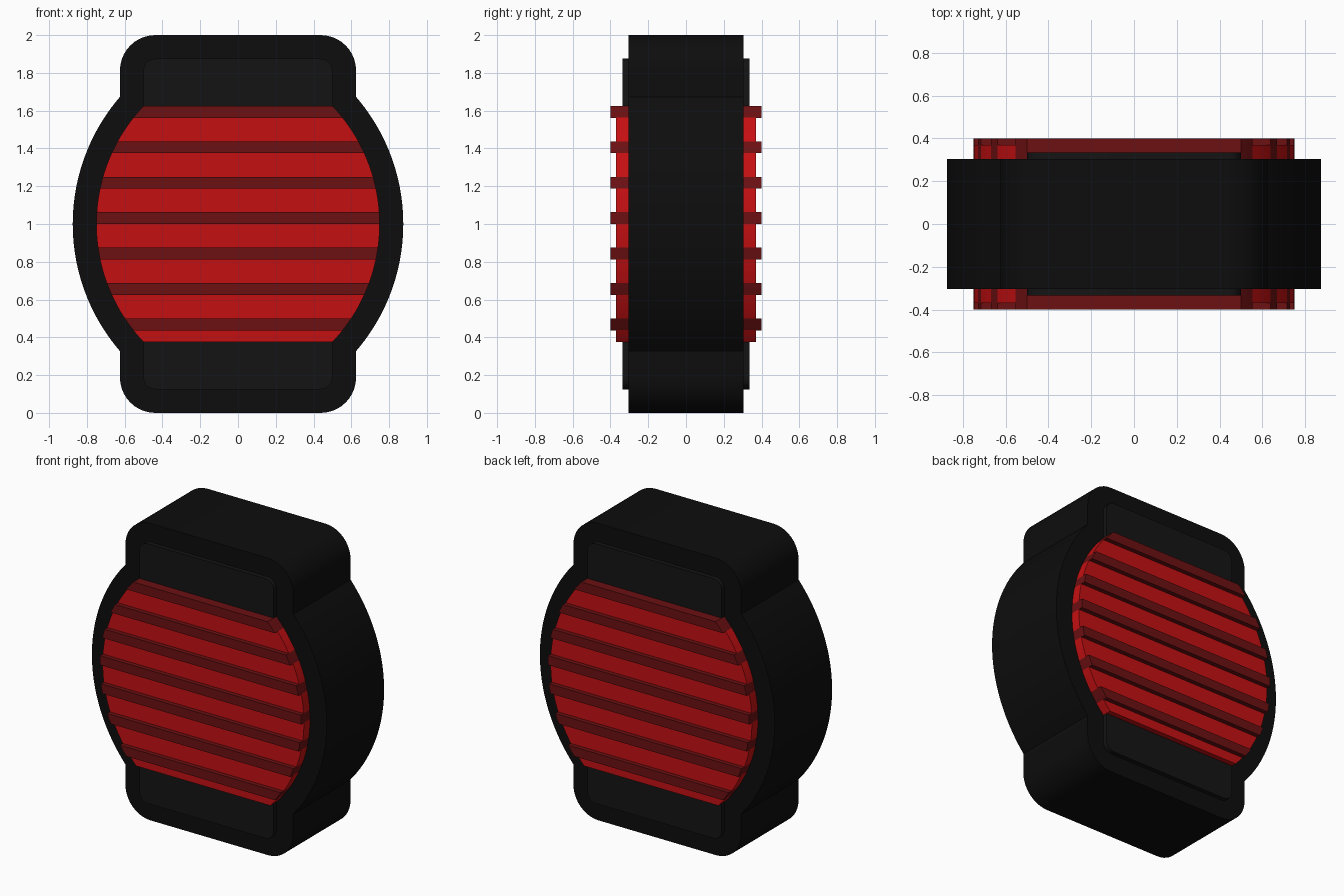
import bpy, bmesh, math

if "Cube" in bpy.data.objects:
    bpy.data.objects.remove(bpy.data.objects["Cube"])

R_IN, R_OUT, CX = 0.90625, 1.03125, -0.15625   # side arcs: radii and centre offset
Y_BODY, Y_PANEL, Y_PAD, Y_RIB = 0.305, 0.335, 0.37, 0.40


def material(name, rgb):
    m = bpy.data.materials.new(name)
    m.diffuse_color = (*rgb, 1)
    m.use_nodes = True
    m.node_tree.nodes["Principled BSDF"].inputs["Base Color"].default_value = m.diffuse_color
    return m


BLACK = material("black_shell", (0.004, 0.004, 0.004))
CHARCOAL = material("charcoal_panel", (0.007, 0.007, 0.007))
RED = material("red_pad", (0.56, 0.005, 0.006))
DARK_RED = material("dark_red_rib", (0.15, 0.005, 0.006))


def side_arc(radius, z0, z1, n):
    """Right-hand bulging edge from height z0 up to z1."""
    pts = []
    a0, a1 = math.asin((z0 - 1) / radius), math.asin((z1 - 1) / radius)
    for i in range(n + 1):
        a = a0 + (a1 - a0) * i / n
        pts.append((CX + radius * math.cos(a), 1 + radius * math.sin(a)))
    return pts


def corner(x, z, r, a0, n=10):
    return [(x + r * math.cos(math.radians(a0 + 90 * i / n)),
             z + r * math.sin(math.radians(a0 + 90 * i / n))) for i in range(n + 1)]


def extrude(name, half, spans, mat):
    """Mirror a right-hand outline in x and extrude it over each y span."""
    outline = half + [(-x, z) for x, z in reversed(half)]
    bm = bmesh.new()
    for y0, y1 in spans:
        face = bm.faces.new([bm.verts.new((x, y0, z)) for x, z in outline])
        ext = bmesh.ops.extrude_face_region(bm, geom=[face])["geom"]
        moved = [g for g in ext if isinstance(g, bmesh.types.BMVert)]
        bmesh.ops.translate(bm, verts=moved, vec=(0, y1 - y0, 0))
    bmesh.ops.recalc_face_normals(bm, faces=bm.faces)
    me = bpy.data.meshes.new(name)
    bm.to_mesh(me)
    bm.free()
    me.materials.append(mat)
    ob = bpy.data.objects.new(name, me)
    bpy.context.collection.objects.link(ob)
    bpy.ops.object.select_all(action='DESELECT')
    ob.select_set(True)
    bpy.context.view_layer.objects.active = ob
    bpy.ops.object.shade_smooth_by_angle(angle=math.radians(25))
    return ob


def both_sides(y0, y1):
    return [(-y1, -y0), (y0, y1)]


# Shell: rounded block with bulging sides
zc = math.sqrt(R_OUT ** 2 - (0.625 - CX) ** 2)
r = 0.1875
shell = (corner(0.625 - r, r, r, -90) + side_arc(R_OUT, 1 - zc, 1 + zc, 40)
         + corner(0.625 - r, 2 - r, r, 0))
extrude("shell", shell, [(-Y_BODY, Y_BODY)], BLACK)

# End panels, rounded on their outer corners
r = 0.0625
extrude("upper_panel", [(0.5, 1.625)] + corner(0.5 - r, 1.875 - r, r, 0),
        both_sides(Y_BODY, Y_PANEL), CHARCOAL)
extrude("lower_panel", corner(0.5 - r, 0.125 + r, r, -90) + [(0.5, 0.375)],
        both_sides(Y_BODY, Y_PANEL), CHARCOAL)

# Grip: raised dark ribs alternating with lower red bands
for i in range(7):
    z = 0.375 + 0.1875 * i
    first = z if i == 0 else z - 0.0625
    z_rib = 0.4375 + 0.1875 * i
    extrude(f"grip_band_{i + 1}", side_arc(R_IN, first, z_rib, 6),
            both_sides(Y_BODY, Y_PAD), RED)
    extrude(f"grip_rib_{i + 1}", side_arc(R_IN, z_rib, z_rib + 0.0625, 3),
            both_sides(Y_BODY, Y_RIB), DARK_RED)
